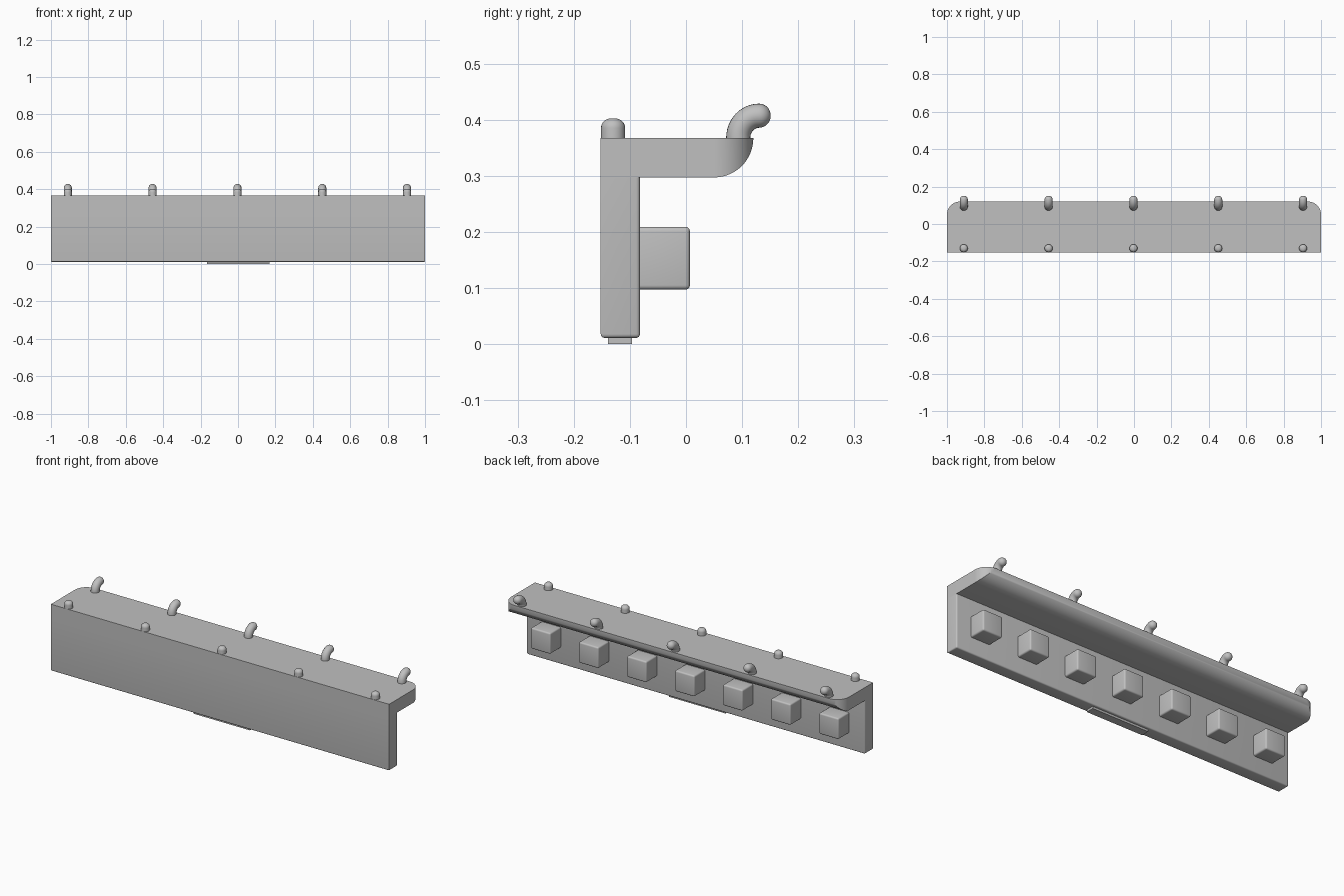
import bpy, bmesh, math
from mathutils import Vector

cube = bpy.data.objects.get("Cube")
if cube:
    bpy.data.objects.remove(cube, do_unlink=True)

grey = bpy.data.materials.new("light grey")
grey.use_nodes = True
COLOUR = (0.53, 0.53, 0.53, 1)
grey.diffuse_color = COLOUR
grey.node_tree.nodes["Principled BSDF"].inputs["Base Color"].default_value = COLOUR

FRONT, BACK, BOTTOM, UNDER, TOP = -0.152, -0.082, 0.011, 0.297, 0.367


def finish(name, bm):
    """Turn a bmesh into a grey object with sharp edges kept."""
    bmesh.ops.recalc_face_normals(bm, faces=bm.faces)
    mesh = bpy.data.meshes.new(name)
    bm.to_mesh(mesh)
    bm.free()
    mesh.materials.append(grey)
    obj = bpy.data.objects.new(name, mesh)
    bpy.context.collection.objects.link(obj)
    bpy.ops.object.select_all(action="DESELECT")
    bpy.context.view_layer.objects.active = obj
    obj.select_set(True)
    bpy.ops.object.shade_smooth_by_angle(angle=math.radians(35))
    return obj


def box(name, low, high, bevel=0.0, rule=lambda edge: True):
    """Box between two corners, rounding the edges that match a rule."""
    low, high = Vector(low), Vector(high)
    bm = bmesh.new()
    bmesh.ops.create_cube(bm, size=1)
    for v in bm.verts:
        v.co = (low + high) / 2 + v.co * (high - low)
    if bevel:
        edges = [e for e in bm.edges if rule(e)]
        bmesh.ops.bevel(bm, geom=edges, offset=bevel, segments=4,
                        profile=0.5, affect="EDGES")
    return finish(name, bm)


def loft(name, rings):
    """Skin a list of equally long point rings and close both ends."""
    bm = bmesh.new()
    loops = [[bm.verts.new(p) for p in ring] for ring in rings]
    n = len(loops[0])
    for a, b in zip(loops, loops[1:]):
        for i in range(n):
            j = (i + 1) % n
            bm.faces.new((a[i], a[j], b[j], b[i]))
    bm.faces.new(loops[0])
    bm.faces.new(loops[-1])
    bmesh.ops.remove_doubles(bm, verts=bm.verts, dist=0.00005)
    return finish(name, bm)


def rod(name, x, path, radius, cap):
    """Round rod along (y, z, tilt) stations, ending in a rounded cap."""
    stations = [(y, z, tilt, radius) for y, z, tilt in path]
    y, z, tilt = path[-1]
    for k in range(1, 8):
        a = math.pi / 2 * k / 7
        d = cap * math.sin(a)
        stations.append((y + d * math.sin(tilt), z + d * math.cos(tilt),
                         tilt, radius - cap + cap * math.cos(a)))
    rings = []
    for y, z, tilt, r in stations:
        ring = []
        for i in range(24):
            a = math.tau * i / 24
            s = r * math.sin(a)
            ring.append((x + r * math.cos(a), y + s * math.cos(tilt), z - s * math.sin(tilt)))
        rings.append(ring)
    return loft(name, rings)


# Upright back panel, rounded along its bottom and its rear upright edges
def panel_edge(e):
    a, b = (v.co for v in e.verts)
    at_bottom = max(a.z, b.z) < BOTTOM + 0.001
    rear_upright = min(a.y, b.y) > BACK - 0.001 and abs(a.z - b.z) > 0.1
    return at_bottom or rear_upright


box("panel", (-1, FRONT, BOTTOM), (1, BACK, UNDER), 0.007, panel_edge)

# Shelf with a curved underside at the rear and rounded corners
R = TOP - UNDER
EDGE = 0.12
sections = [(FRONT, 0.0)]
for k in range(17):
    a = math.pi / 2 * k / 16
    sections.append((EDGE - R + R * math.sin(a), R * (1 - math.cos(a))))
loft("shelf", [[(-1 + d, y, UNDER + d), (1 - d, y, UNDER + d),
                (1 - d, y, TOP), (-1 + d, y, TOP)] for y, d in sections])

# Row of spacer blocks on the rear of the panel
for i in range(7):
    x = -0.848 + 0.284 * i
    box(f"spacer_block_{i + 1}", (x - 0.058, BACK - 0.02, 0.097),
        (x + 0.058, 0.007, 0.209), 0.008)

# Pegs along the front and bent hooks along the rear
BEND_Y, BEND_Z = 0.037, 0.04
bend = [(0.093, TOP - 0.02, 0.0)]
for k in range(13):
    a = math.pi / 2 * k / 12
    bend.append((0.093 + BEND_Y * (1 - math.cos(a)), TOP + BEND_Z * math.sin(a), a))
for i in range(5):
    x = -0.91 + 0.4535 * i
    rod(f"peg_{i + 1}", x, [(-0.13, TOP - 0.02, 0), (-0.13, 0.385, 0)], 0.0215, 0.017)
    rod(f"hook_{i + 1}", x, bend, 0.0215, 0.021)

# Plain raised plate under the panel
box("base_plate", (-0.166, -0.139, 0), (0.168, -0.096, BOTTOM))
